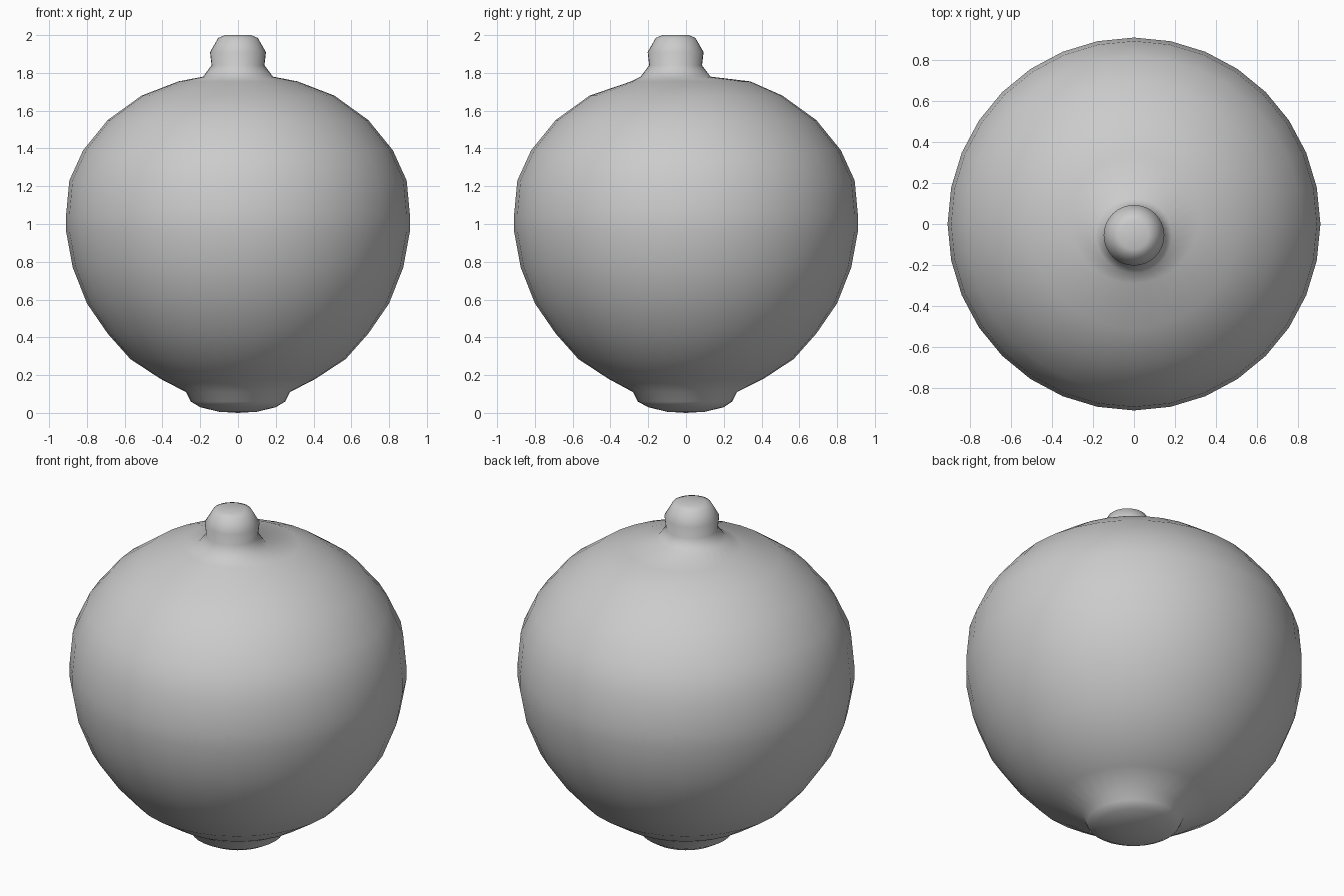
import bpy, bmesh
from math import sin, cos, pi

if "Cube" in bpy.data.objects:
    bpy.data.objects.remove(bpy.data.objects["Cube"])

SIDES = 32

# Profile rings from bottom to top: (radius, height, y offset of ring centre)
FOOT = [(0.10, 0.006, 0.0), (0.20, 0.03, 0.0), (0.25, 0.06, -0.005), (0.275, 0.11, -0.005)]
BELLY = [(0.41, 0.18, 0), (0.57, 0.285, 0), (0.69, 0.42, 0), (0.80, 0.58, 0),
         (0.875, 0.77, 0), (0.91, 0.96, 0), (0.91, 1.05, 0), (0.893, 1.23, 0),
         (0.82, 1.39, 0), (0.69, 1.55, 0), (0.51, 1.68, 0), (0.315, 1.755, 0.025)]
STEM = [(0.185, 1.78, -0.055), (0.14, 1.84, -0.055), (0.148, 1.91, -0.055),
        (0.105, 1.985, -0.055), (0.07, 2.0, -0.055)]


def lathe(name, rings):
    bm = bmesh.new()
    loops = []
    for r, z, oy in rings:
        loops.append([bm.verts.new((r * cos(2 * pi * i / SIDES),
                                    r * sin(2 * pi * i / SIDES) + oy, z))
                      for i in range(SIDES)])
    for a, b in zip(loops, loops[1:]):
        for i in range(SIDES):
            j = (i + 1) % SIDES
            bm.faces.new((a[i], a[j], b[j], b[i]))
    # Close the underside and the stem tip with fans
    for loop, ring, z in ((loops[0], rings[0], 0.0), (loops[-1], rings[-1], 2.0)):
        centre = bm.verts.new((0, ring[2], z))
        for i in range(SIDES):
            bm.faces.new((loop[i], loop[(i + 1) % SIDES], centre))
    bmesh.ops.recalc_face_normals(bm, faces=bm.faces)
    for f in bm.faces:
        f.smooth = True
    mesh = bpy.data.meshes.new(name)
    bm.to_mesh(mesh)
    bm.free()
    obj = bpy.data.objects.new(name, mesh)
    bpy.context.collection.objects.link(obj)
    return obj


# One continuous smooth skin: foot, round belly and off-centre stem
lathe("round_body_with_stem", FOOT + BELLY + STEM)
